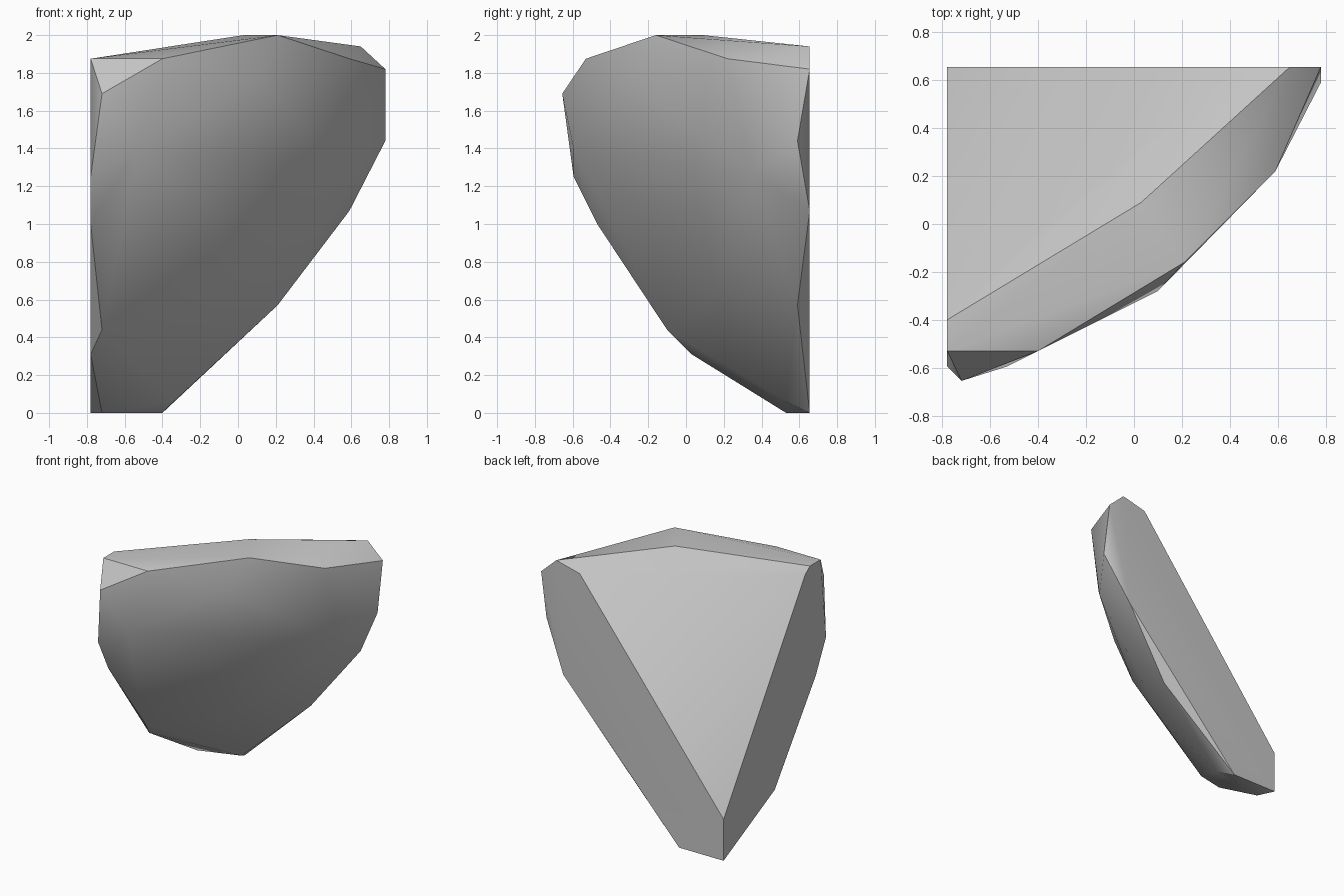
import bpy
import bmesh
import math
from mathutils import Vector

# Remove the default cube only
cube = bpy.data.objects.get("Cube")
if cube:
    bpy.data.objects.remove(cube, do_unlink=True)

LEFT_CUT = -0.78   # x of the flat side cut
BACK_CUT = 0.655   # y of the flat back cut


def make_material(name, colour):
    material = bpy.data.materials.new(name)
    material.use_nodes = True
    material.diffuse_color = colour
    shader = material.node_tree.nodes["Principled BSDF"]
    shader.inputs["Base Color"].default_value = colour
    return material


def on_side_cut(profile):
    """Place a (y, z) profile on the flat side cut."""
    return [(LEFT_CUT, y, z) for y, z in profile]


def on_back_cut(profile):
    """Place an (x, z) profile on the flat back cut."""
    return [(x, BACK_CUT, z) for x, z in profile]


def convex_stone(name, points, material, sharp_angle):
    """Wrap the chiselled corner points into one faceted stone."""
    mesh = bpy.data.meshes.new(name)
    stone = bpy.data.objects.new(name, mesh)
    bpy.context.collection.objects.link(stone)
    bm = bmesh.new()
    for point in points:
        bm.verts.new(point)
    result = bmesh.ops.convex_hull(bm, input=bm.verts[:])
    unused = {item for item in result["geom_interior"] + result["geom_unused"]
              if isinstance(item, bmesh.types.BMVert)}
    bmesh.ops.delete(bm, geom=list(unused), context="VERTS")
    # Merge coplanar triangles so the cut faces stay clean
    bmesh.ops.dissolve_limit(bm, angle_limit=math.radians(1),
                             verts=bm.verts[:], edges=bm.edges[:])
    bmesh.ops.recalc_face_normals(bm, faces=bm.faces[:])
    bm.to_mesh(mesh)
    bm.free()
    mesh.materials.append(material)
    bpy.ops.object.select_all(action="DESELECT")
    stone.select_set(True)
    bpy.context.view_layer.objects.active = stone
    bpy.ops.object.shade_smooth_by_angle(angle=sharp_angle)
    return stone


def sharpen_along(stone, path):
    """Keep a hard crease on the edges that join points of a path."""
    corners = [Vector(point) for point in path]
    on_path = {vertex.index for vertex in stone.data.vertices
               if any((vertex.co - corner).length < .001 for corner in corners)}
    for edge in stone.data.edges:
        if on_path.issuperset(edge.vertices):
            edge.use_edge_sharp = True


# Flat side cut, from the inner corner up and round the outer edge
side_profile = on_side_cut([
    (BACK_CUT, 0), (BACK_CUT, .32), (-.34, 1.83),
    (-.53, 1.875), (-.595, 1.25), (-.47, 1), (.03, .31)])

# Flat back cut, from the inner edge round to the foot
back_profile = on_back_cut([(.45, 1.89), (.78, 1.82), (.59, 1.07), (-.4, 0)])

# Crease between the inner face and the top rim
crease = [(LEFT_CUT, -.4, 1.875), (.03, .09, 2), (.65, BACK_CUT, 1.94)]

# Outer shoulder of the rim
shoulder = [(.21, -.16, 2), (-.4, -.53, 1.875), (.59, .22, 1.875)]

# Chipped corners just inside the two cuts
chips = [(-.72, -.655, 1.69), (-.72, -.1, .44), (-.72, .53, 0),
         (.78, .59, 1.44), (.21, .59, .57), (-.34, .53, .06)]

# Rounded outer belly
belly = [(-.53, -.595, 1.4), (.1, -.28, 1.76), (.62, .35, 1.26),
         (.02, -.2, 1.345), (-.08, -.11, 1), (-.13, .14, .6)]

grey_stone = make_material("grey stone", (.56, .56, .56, 1))
shard = convex_stone(
    "stone_shard",
    side_profile + back_profile + crease + shoulder + chips + belly,
    grey_stone, math.radians(35))
sharpen_along(shard, crease)
